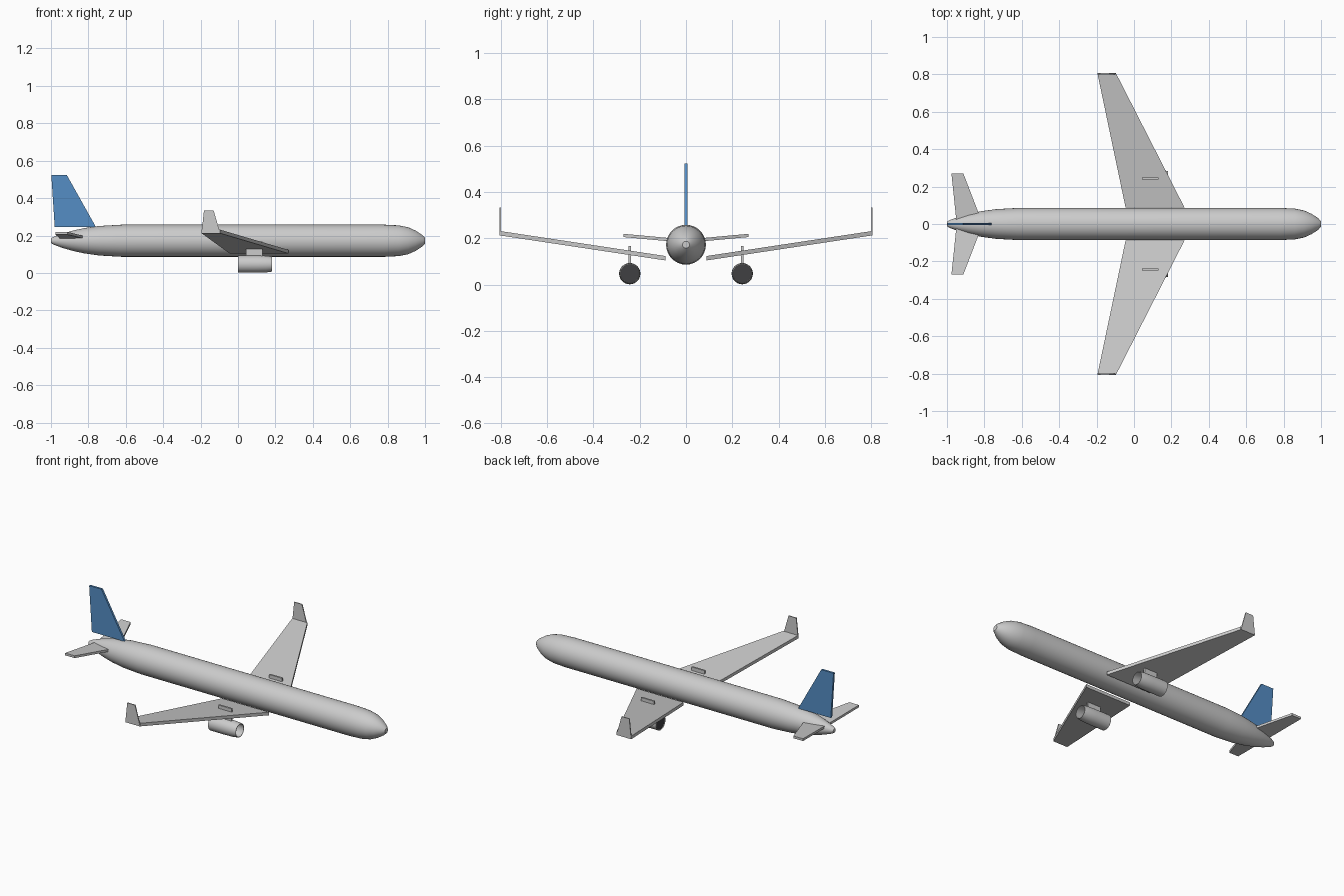
import bpy, bmesh, math
from mathutils import Vector

if "Cube" in bpy.data.objects:
    bpy.data.objects.remove(bpy.data.objects["Cube"])


def material(name, rgb):
    m = bpy.data.materials.new(name)
    m.diffuse_color = (*rgb, 1)
    m.use_nodes = True
    m.node_tree.nodes["Principled BSDF"].inputs["Base Color"].default_value = m.diffuse_color
    return m


def finish(name, bm, mirrored=False, smooth=False, mat=None):
    bmesh.ops.recalc_face_normals(bm, faces=bm.faces[:])
    mesh = bpy.data.meshes.new(name)
    bm.to_mesh(mesh)
    bm.free()
    ob = bpy.data.objects.new(name, mesh)
    bpy.context.collection.objects.link(ob)
    if mat:
        mesh.materials.append(mat)
    if smooth:
        bpy.ops.object.select_all(action='DESELECT')
        ob.select_set(True)
        bpy.context.view_layer.objects.active = ob
        bpy.ops.object.shade_smooth_by_angle(angle=math.radians(35))
    if mirrored:
        mod = ob.modifiers.new("mirror", 'MIRROR')
        mod.use_axis = (False, True, False)
        mod.use_mirror_merge = False
    return ob


def lathe(name, profile, y, z, sides=32, closed=False, **kw):
    """Revolve (x, radius) points around a line along x."""
    bm = bmesh.new()
    rings = []
    for x, r in profile:
        angles = [2 * math.pi * i / sides for i in range(sides)]
        rings.append([bm.verts.new((x, y + r * math.cos(a), z + r * math.sin(a)))
                      for a in angles])
    pairs = list(zip(rings, rings[1:]))
    if closed:
        pairs.append((rings[-1], rings[0]))
    for a, b in pairs:
        for i in range(sides):
            j = (i + 1) % sides
            bm.faces.new((a[i], a[j], b[j], b[i]))
    if not closed:
        bm.faces.new(rings[0])
        bm.faces.new(rings[-1])
    return finish(name, bm, smooth=True, **kw)


def slab(name, corners, offset, **kw):
    """Thicken a four-cornered panel along an offset vector."""
    bm = bmesh.new()
    a = [bm.verts.new(c) for c in corners]
    b = [bm.verts.new(Vector(c) + Vector(offset)) for c in corners]
    bm.faces.new(a)
    bm.faces.new(b)
    for i in range(4):
        j = (i + 1) % 4
        bm.faces.new((a[i], a[j], b[j], b[i]))
    return finish(name, bm, **kw)


blue = material("tail_blue", (0.09, 0.27, 0.56))
dark = material("fan_dark", (0.05, 0.05, 0.055))

# Fuselage with rounded nose and tapered tail
lathe("fuselage", [(-1, .012), (-.985, .021), (-.94, .038), (-.88, .055), (-.82, .068),
                   (-.74, .079), (-.62, .086), (.78, .086), (.86, .082), (.91, .072),
                   (.95, .054), (.985, .031), (1, .015)], 0, .172)

# Wings and upright wing tips
slab("wings", [(.27, .088, .104), (-.045, .088, .104),
               (-.195, .803, .212), (-.095, .803, .212)], (0, 0, .019), mirrored=True)
slab("winglets", [(-.095, .800, .212), (-.195, .800, .212),
                  (-.182, .800, .333), (-.13, .800, .333)], (0, .006, 0), mirrored=True)

# Tail surfaces
slab("tailplane", [(-.816, .02, .182), (-.95, .02, .182),
                   (-.976, .269, .205), (-.912, .269, .205)], (0, 0, .014), mirrored=True)
slab("tail_fin", [(-.76, -.0065, .246), (-.98, -.0065, .246),
                  (-.998, -.0065, .523), (-.915, -.0065, .523)], (0, .013, 0), mat=blue)

# Engines: hollow shell, dark inner disc, pylon through the wing
lathe("engine_shells", [(0, .046), (.10, .046), (.15, .0445), (.183, .040), (.183, .037),
                        (.15, .041), (.10, .0425), (0, .0425)],
      .243, .047, closed=True, mirrored=True)
lathe("engine_fans", [(.004, .0427), (.010, .0427)], .243, .047, mirrored=True, mat=dark)
slab("pylons", [(.042, .238, .088), (.13, .238, .088),
                (.13, .238, .167), (.042, .238, .167)], (0, .011, 0), mirrored=True)
